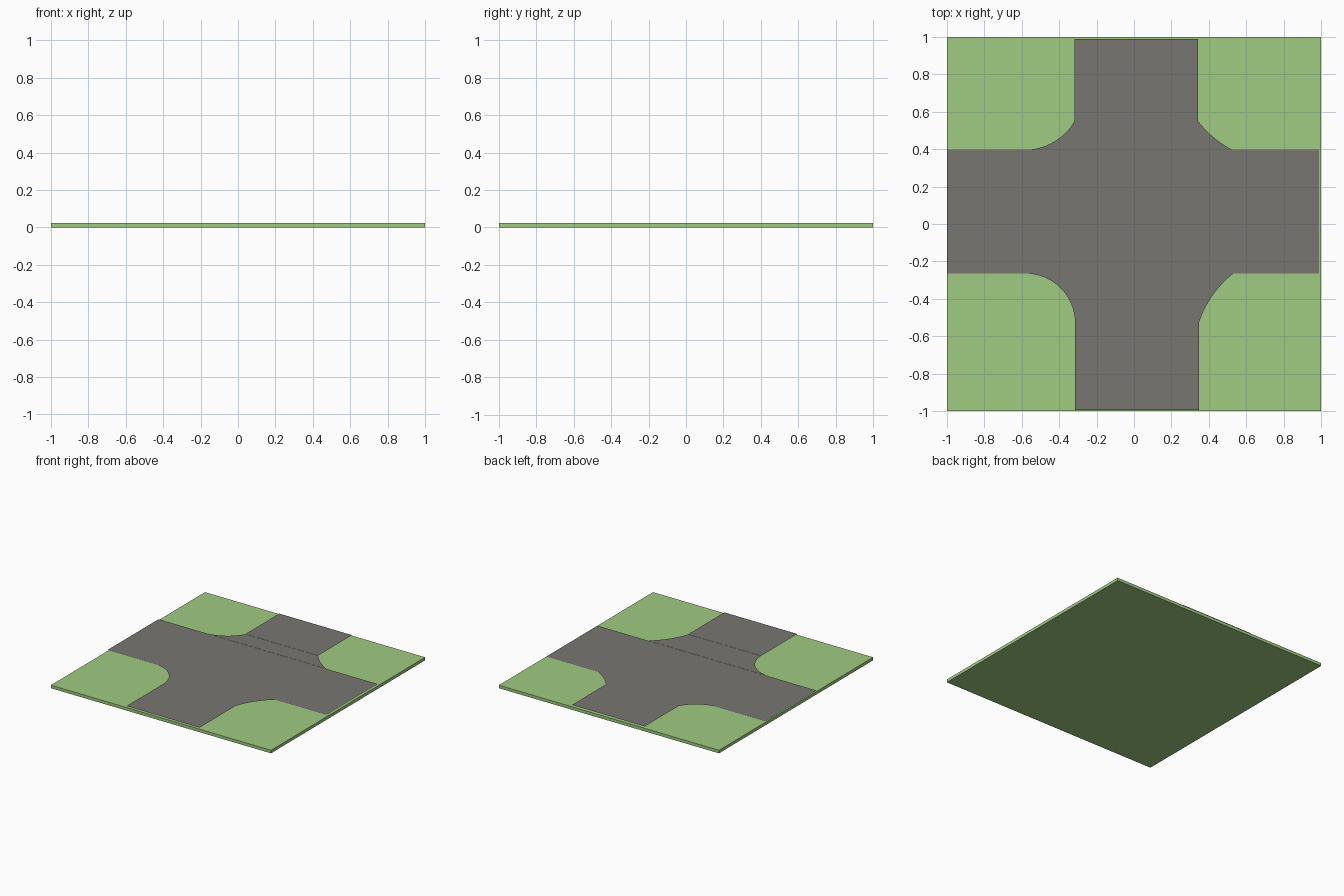
import bpy, bmesh, math
from mathutils import Vector

if "Cube" in bpy.data.objects:
    bpy.data.objects.remove(bpy.data.objects["Cube"])


def material(name, rgb):
    m = bpy.data.materials.new(name)
    m.diffuse_color = (*rgb, 1)
    m.use_nodes = True
    m.node_tree.nodes["Principled BSDF"].inputs["Base Color"].default_value = m.diffuse_color
    return m


grass = material("grass", (0.35, 0.6, 0.22))
asphalt = material("asphalt", (0.19, 0.18, 0.17))


def sheet(name, points, z, mat):
    """Flat upward-facing polygon at height z."""
    bm = bmesh.new()
    face = bm.faces.new([bm.verts.new((p[0], p[1], z)) for p in points])
    face.normal_update()
    if face.normal.z < 0:
        face.normal_flip()
    bmesh.ops.triangulate(bm, faces=bm.faces[:])
    mesh = bpy.data.meshes.new(name)
    bm.to_mesh(mesh)
    bm.free()
    mesh.materials.append(mat)
    obj = bpy.data.objects.new(name, mesh)
    bpy.context.collection.objects.link(obj)
    return obj


def rect(x0, x1, y0, y1):
    return [(x0, y0), (x1, y0), (x1, y1), (x0, y1)]


def arc(p0, p1, bulge, steps=16):
    """Circular arc from p0 to p1, bowing towards the crossing centre."""
    a, b = Vector(p0), Vector(p1)
    mid, half = (a + b) / 2, (b - a).length / 2
    along = (b - a).normalized()
    out = Vector((-along.y, along.x))
    if out.dot(mid) > 0:
        out = -out
    r = (half * half + bulge * bulge) / (2 * bulge)
    centre = mid + out * (bulge - r)
    sweep = math.asin(half / r)
    return [centre + r * (out * math.cos(t) + along * math.sin(t))
            for t in (sweep * (2 * i / steps - 1) for i in range(steps + 1))]


# Grass slab
bpy.ops.mesh.primitive_cube_add(size=2, location=(0, 0, 0.0125))
slab = bpy.context.object
slab.name = "grass_slab"
slab.scale = (1, 1, 0.0125)
slab.data.materials.append(grass)

# Straight road sheets
sheet("main_road", rect(-1, 0.99, -0.265, 0.397), 0.033, asphalt)
sheet("north_road", rect(-0.318, 0.343, 0.55, 0.99), 0.035, asphalt)
sheet("south_road", rect(-0.315, 0.348, -0.995, -0.525), 0.035, asphalt)

# Flared junction sheets with rounded corners
sheet("north_flare", arc((-0.58, 0.397), (-0.318, 0.55), 0.04)
      + arc((0.343, 0.55), (0.525, 0.397), 0.013), 0.034, asphalt)
sheet("south_flare", arc((-0.58, -0.265), (-0.315, -0.525), 0.076)
      + arc((0.348, -0.525), (0.53, -0.265), 0.023), 0.034, asphalt)
